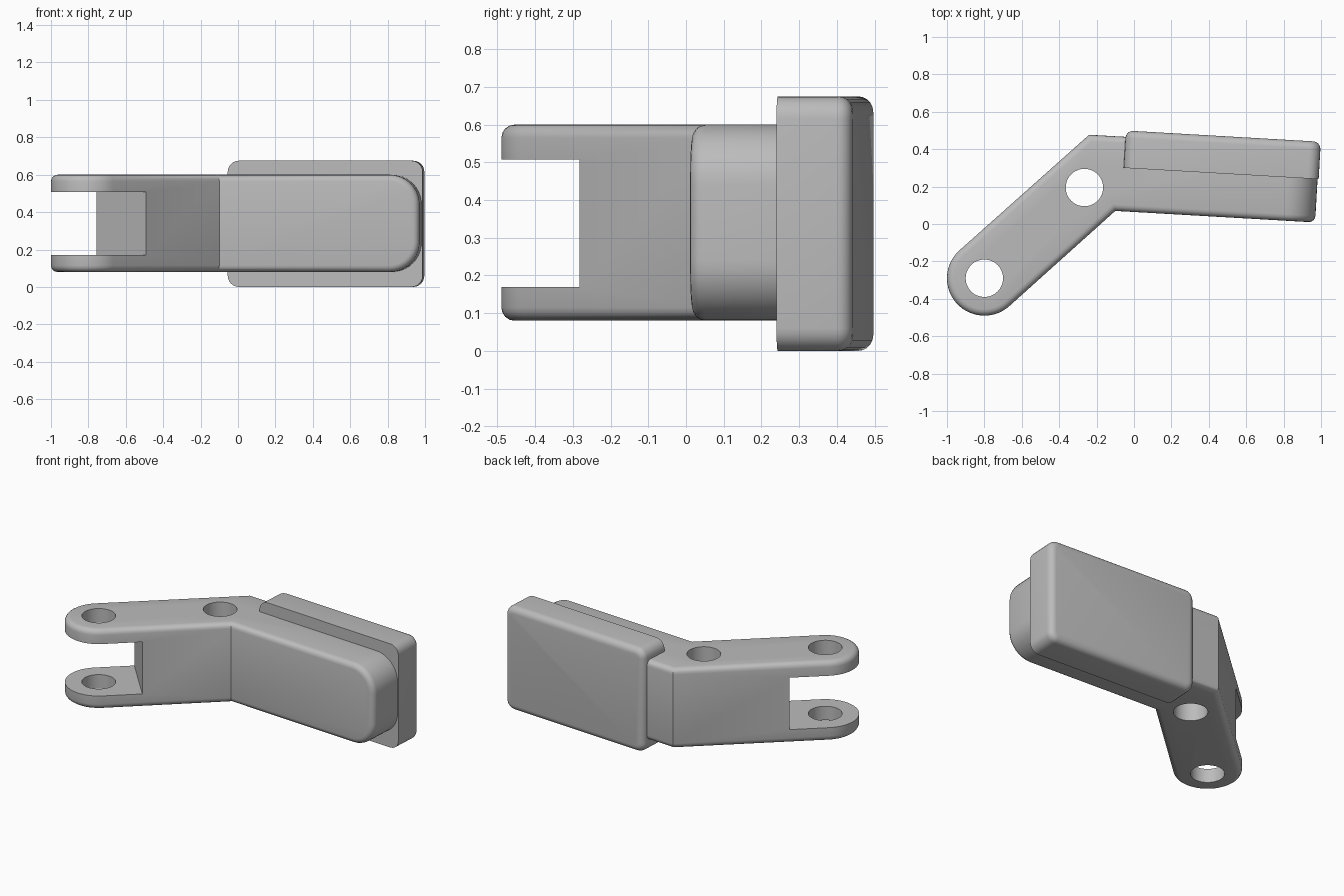
import bpy, bmesh, math
from mathutils import Vector, Matrix

if "Cube" in bpy.data.objects:
    bpy.data.objects.remove(bpy.data.objects["Cube"], do_unlink=True)

grey = bpy.data.materials.new("plain grey")
grey.use_nodes = True
grey.diffuse_color = (0.5, 0.5, 0.5, 1)
grey.node_tree.nodes["Principled BSDF"].inputs["Base Color"].default_value = (0.5, 0.5, 0.5, 1)

ARM_ANGLE = math.radians(41.8)
PLATE_ANGLE = math.radians(-3.3)


def direction(angle):
    return Vector((math.cos(angle), math.sin(angle)))


def prism(outline, z0, z1):
    """Extrude a flat outline upwards into a bmesh."""
    bm = bmesh.new()
    base = bm.faces.new([bm.verts.new((p[0], p[1], z0)) for p in outline])
    top = bmesh.ops.extrude_face_region(bm, geom=[base])["geom"]
    verts = [v for v in top if isinstance(v, bmesh.types.BMVert)]
    bmesh.ops.translate(bm, verts=verts, vec=(0, 0, z1 - z0))
    bmesh.ops.recalc_face_normals(bm, faces=bm.faces)
    return bm


def round_edges(bm, edges, radius, segments):
    bmesh.ops.bevel(bm, geom=edges, offset=radius, offset_type="OFFSET", segments=segments,
                    profile=0.5, affect="EDGES", clamp_overlap=False)


def make_object(name, bm):
    mesh = bpy.data.meshes.new(name)
    bm.to_mesh(mesh)
    bm.free()
    mesh.materials.append(grey)
    obj = bpy.data.objects.new(name, mesh)
    bpy.context.collection.objects.link(obj)
    return obj


def activate(obj):
    bpy.ops.object.select_all(action="DESELECT")
    obj.select_set(True)
    bpy.context.view_layer.objects.active = obj


def cut(obj, cutter):
    cutter.hide_render = True
    mod = obj.modifiers.new("cut", "BOOLEAN")
    mod.operation = "DIFFERENCE"
    mod.solver = "EXACT"
    mod.object = cutter
    activate(obj)
    bpy.ops.object.modifier_apply(modifier=mod.name)
    bpy.data.objects.remove(cutter, do_unlink=True)


def smooth(obj):
    activate(obj)
    bpy.ops.object.shade_smooth_by_angle(angle=math.radians(30))


# Bent arm: rounded tip, two straight runs
tip = Vector((-0.80, -0.29))
along, across = direction(ARM_ANGLE), direction(ARM_ANGLE + math.pi / 2)
run, depth = direction(PLATE_ANGLE), direction(PLATE_ANGLE + math.pi / 2)
inner_fold = Vector((-0.10, 0.07))
end_front = inner_fold + run * 1.07
steps = 28
outline = [tip + 0.2 * direction(ARM_ANGLE + math.pi / 2 + math.pi * i / steps)
           for i in range(steps + 1)]
outline += [inner_fold, end_front, end_front + depth * 0.4, Vector((-0.24, 0.477))]
bm = prism(outline, 0.08, 0.6)

# Large round corners on the far end of the arm
end_edges = [e for e in bm.edges if all(v.co.x > 0.9 for v in e.verts)
             and abs(e.verts[0].co.z - e.verts[1].co.z) < 0.01]
round_edges(bm, end_edges, 0.16, 10)
arm = make_object("bent_arm", bm)

# Soft rim around the arm
rim = arm.modifiers.new("rim", "BEVEL")
rim.width = 0.035
rim.segments = 4
rim.limit_method = "ANGLE"
rim.angle_limit = math.radians(60)
rim.use_clamp_overlap = False
activate(arm)
bpy.ops.object.modifier_apply(modifier=rim.name)

# Fork slot
root = tip + along * 0.235
far = tip - along * 0.4
slot = prism([root - across * 0.4, root + across * 0.4, far + across * 0.4, far - across * 0.4],
             0.17, 0.508)
cut(arm, make_object("slot_cutter", slot))

# Pin holes
for centre in (tip, Vector((-0.265, 0.195))):
    bm = bmesh.new()
    bmesh.ops.create_cone(bm, cap_ends=True, segments=48, radius1=0.1, radius2=0.1, depth=1,
                          matrix=Matrix.Translation((centre.x, centre.y, 0.34)))
    cut(arm, make_object("hole_cutter", bm))
smooth(arm)

# Pad on the back of the arm, sharp at the front and rounded at the back
corner = Vector((-0.055, 0.30))
length = run * 1.044
bm = prism([corner, corner + length, corner + length + depth * 0.2, corner + depth * 0.2], 0, 0.675)
normal = Vector((depth.x, depth.y, 0))


def span(edge):
    return (edge.verts[0].co - edge.verts[1].co).normalized().dot(normal)


round_edges(bm, [e for e in bm.edges if abs(span(e)) > 0.9], 0.06, 6)
bm.normal_update()
back = max(bm.faces, key=lambda f: f.normal.dot(normal))
round_edges(bm, list(back.edges), 0.04, 5)
smooth(make_object("back_pad", bm))
